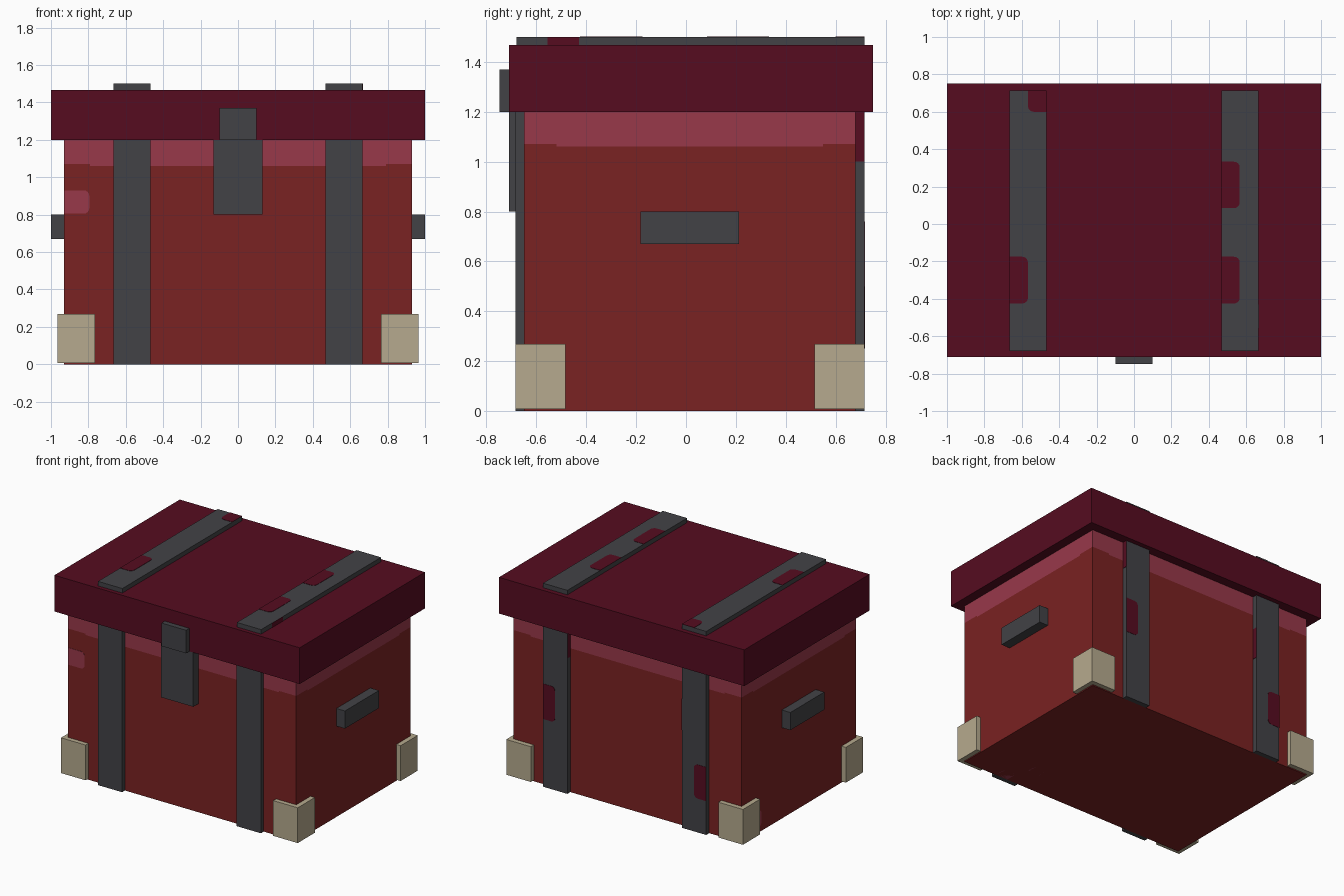
import bpy, bmesh, math
from mathutils import Vector

cube = bpy.data.objects.get("Cube")
if cube:
    bpy.data.objects.remove(cube, do_unlink=True)


def material(name, *rgb):
    lin = [((c / 255 + 0.055) / 1.055) ** 2.4 for c in rgb] + [1.0]
    m = bpy.data.materials.new(name)
    m.use_nodes = True
    m.diffuse_color = lin
    m.node_tree.nodes["Principled BSDF"].inputs["Base Color"].default_value = lin
    return m


RED = material("brick red", 122, 34, 34)
PINK = material("faded rose", 152, 56, 74)
WINE = material("dark wine", 86, 12, 32)
IRON = material("dark iron", 66, 66, 70)
CREAM = material("pale cream", 182, 170, 142)


def finish(name, bm, *mats):
    bmesh.ops.recalc_face_normals(bm, faces=bm.faces)
    mesh = bpy.data.meshes.new(name)
    bm.to_mesh(mesh)
    bm.free()
    for m in mats:
        mesh.materials.append(m)
    ob = bpy.data.objects.new(name, mesh)
    bpy.context.collection.objects.link(ob)
    return ob


def box_mesh(x, y, z):
    bm = bmesh.new()
    bmesh.ops.create_cube(bm, size=1)
    for v in bm.verts:
        v.co = [r[0] if c < 0 else r[1] for c, r in zip(v.co, (x, y, z))]
    return bm


def box(name, mat, x, y, z):
    return finish(name, box_mesh(x, y, z), mat)


def patch(name, mat, axis, side, at, u, v, rounded="", r=0.03):
    """Thin plate on a face; rounded lists corners a b c d, counter-clockwise from low u, low v."""
    bm = bmesh.new()
    pts = []
    corners = [(u[0], v[0]), (u[1], v[0]), (u[1], v[1]), (u[0], v[1])]
    for i, (cu, cv) in enumerate(corners):
        if "abcd"[i] not in rounded:
            pts.append((cu, cv))
            continue
        mu = cu + (r if i in (0, 3) else -r)
        mv = cv + (r if i < 2 else -r)
        for k in range(5):
            a = math.pi * (1 + i / 2 + k / 8)
            pts.append((mu + r * math.cos(a), mv + r * math.sin(a)))
    verts = []
    for p in pts:
        co = list(p)
        co.insert("xyz".index(axis), at)
        verts.append(bm.verts.new(co))
    face = bm.faces.new(verts)
    ext = bmesh.ops.extrude_face_region(bm, geom=[face])
    shift = Vector([0.002 * side if a == axis else 0 for a in "xyz"])
    bmesh.ops.translate(bm, vec=shift, verts=[g for g in ext["geom"] if isinstance(g, bmesh.types.BMVert)])
    return finish(name, bm, mat)


# Body with a faded band under the lid, slightly shorter at the corners
bm = box_mesh((-0.93, 0.93), (-0.65, 0.68), (0, 1.2))
for axis, values in (("x", (-0.79, 0.79)), ("y", (-0.52, 0.55)), ("z", (1.06, 1.07))):
    for c in values:
        n = Vector([float(a == axis) for a in "xyz"])
        bmesh.ops.bisect_plane(bm, geom=bm.verts[:] + bm.edges[:] + bm.faces[:], plane_co=n * c, plane_no=n)
for f in bm.faces:
    p = f.calc_center_median()
    middle = abs(p.x) < 0.79 or -0.52 < p.y < 0.55
    if p.z > 1.07 or (p.z > 1.06 and middle):
        f.material_index = 1
finish("chest_body", bm, RED, PINK)

# Lid
box("lid", WINE, (-1, 1), (-0.71, 0.75), (1.2, 1.467))

# Straps, handles and corner guards on both sides
for s, label in ((1, "left"), (-1, "right")):
    def span(a, b):
        return sorted((s * a, s * b))
    sx = span(0.467, 0.665)
    box(label + "_lid_strap", IRON, sx, (-0.68, 0.715), (1.467, 1.5))
    box(label + "_front_strap", IRON, sx, (-0.683, -0.65), (0, 1.2))
    box(label + "_back_strap", IRON, sx, (0.68, 0.715), (0, 1.2))
    box(label + "_handle", IRON, span(0.93, 1), (-0.183, 0.213), (0.67, 0.8))
    gx = span(0.765, 0.965)
    box(label + "_front_corner_guard", CREAM, gx, (-0.683, -0.483), (0.008, 0.268))
    box(label + "_back_corner_guard", CREAM, gx, (0.515, 0.715), (0.008, 0.268))

# Latch
box("latch_plate", IRON, (-0.132, 0.132), (-0.71, -0.65), (0.8, 1.2))
box("latch_hasp", IRON, (-0.1, 0.1), (-0.748, -0.71), (1.2, 1.37))

# Worn paint on the lid straps
patch("lid_wear_a", WINE, "z", 1, 1.5, (0.467, 0.565), (0.085, 0.333), "bc")
patch("lid_wear_b", WINE, "z", 1, 1.5, (0.467, 0.565), (-0.425, -0.175), "bc")
patch("lid_wear_c", WINE, "z", 1, 1.5, (-0.665, -0.567), (-0.425, -0.175), "bc")
patch("lid_wear_d", WINE, "z", 1, 1.5, (-0.567, -0.467), (0.6, 0.715), "a")
patch("lid_wear_edge", WINE, "x", 1, 0.665, (-0.555, -0.43), (1.467, 1.5))

# Worn paint on the back straps
patch("back_wear_a", WINE, "y", 1, 0.715, (0.567, 0.665), (0.5, 0.76), "ad")
patch("back_wear_b", WINE, "y", 1, 0.715, (-0.665, -0.567), (0.25, 0.5), "bc")
patch("back_wear_edge_a", WINE, "x", 1, 0.665, (0.68, 0.715), (1.0, 1.2))
patch("back_wear_edge_b", WINE, "x", -1, 0.467, (0.68, 0.715), (1.0, 1.2))
patch("back_wear_edge_c", WINE, "x", 1, -0.467, (0.68, 0.715), (0.72, 0.95))

# Faded spots on the body
patch("front_faded_spot", PINK, "y", -1, -0.65, (-0.93, -0.795), (0.805, 0.93), "bc")
patch("side_faded_spot", PINK, "x", -1, -0.93, (0.45, 0.53), (0.04, 0.16), "ad")
patch("base_faded_spot_a", PINK, "z", -1, 0.002, (0.56, 0.66), (-0.65, -0.56), "cd")
patch("base_faded_spot_b", PINK, "z", -1, 0.002, (0.43, 0.53), (-0.49, -0.4), "abcd")
